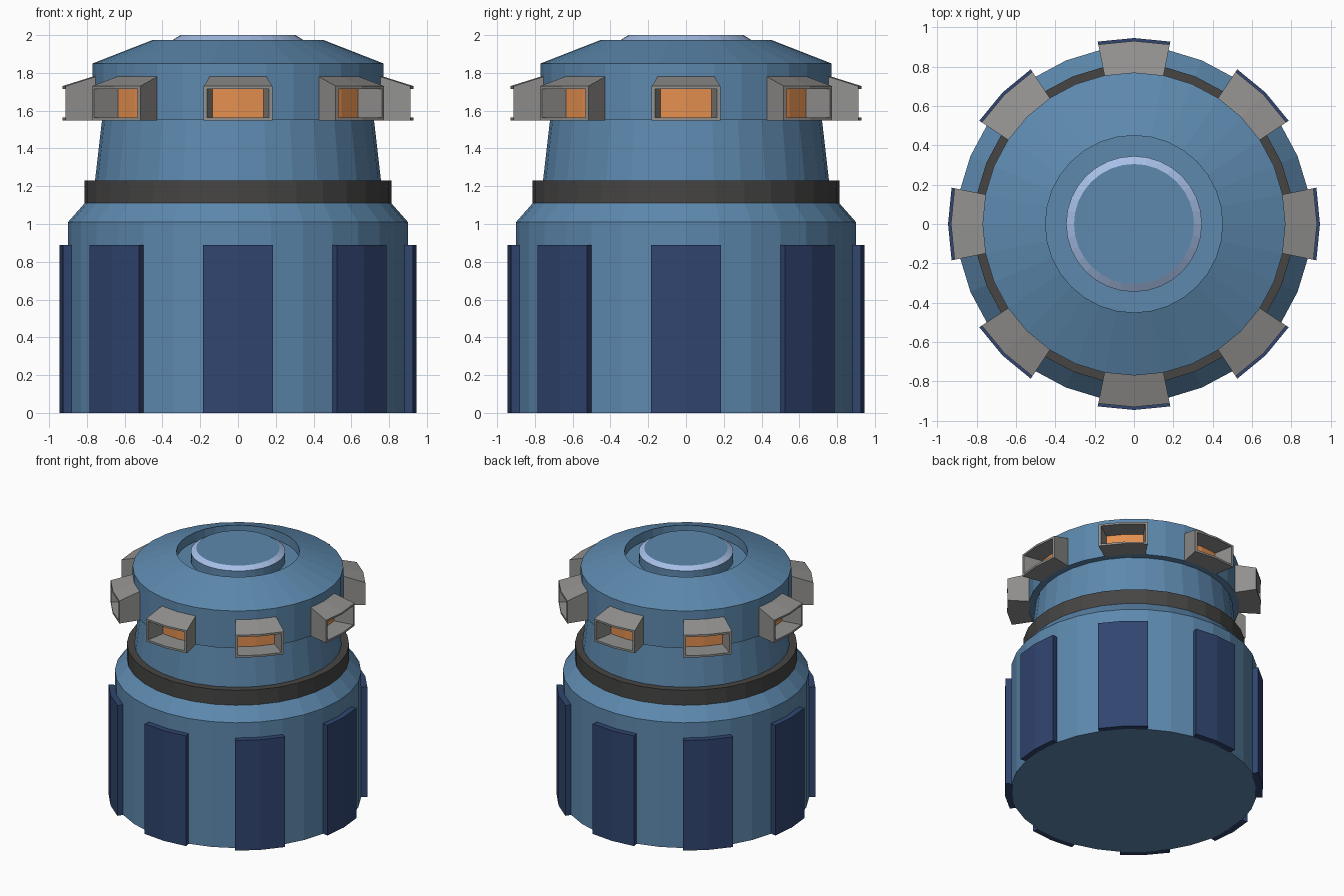
import bpy, bmesh, math

old = bpy.data.objects.get("Cube")
if old:
    bpy.data.objects.remove(old, do_unlink=True)

SEGS = 32
STEP = 2 * math.pi / SEGS


def material(name, rgb):
    lin = [((c / 255 + 0.055) / 1.055) ** 2.4 for c in rgb] + [1.0]
    m = bpy.data.materials.new(name)
    m.use_nodes = True
    m.diffuse_color = lin
    m.node_tree.nodes["Principled BSDF"].inputs["Base Color"].default_value = lin
    return m


BLUE = material("steel blue", (93, 137, 174))
NAVY = material("navy", (49, 69, 112))
DARK = material("charcoal", (70, 69, 68))
GREY = material("grey", (146, 145, 143))
ORANGE = material("orange glass", (228, 144, 80))
PALE = material("pale blue", (166, 190, 230))


def finish(name, bm, mats):
    bmesh.ops.recalc_face_normals(bm, faces=bm.faces)
    mesh = bpy.data.meshes.new(name)
    bm.to_mesh(mesh)
    bm.free()
    for m in mats:
        mesh.materials.append(m)
    ob = bpy.data.objects.new(name, mesh)
    bpy.context.collection.objects.link(ob)
    return ob


def polar(r, a, z):
    """Point at angle a from the front, with r the radius at the facet corners."""
    k = math.floor(a / STEP + 1e-6)
    r *= math.cos(STEP / 2) / math.cos(a - (k + 0.5) * STEP)
    return (r * math.sin(a), -r * math.cos(a), z)


def lathe(name, profile, mats, accent=None):
    """Turn an (r, z) profile and cap both ends; accent is a row given material 1."""
    bm = bmesh.new()
    rings = [[bm.verts.new(polar(r, i * STEP, z)) for i in range(SEGS)] for r, z in profile]
    for row, (a, b) in enumerate(zip(rings, rings[1:])):
        for i in range(SEGS):
            j = (i + 1) % SEGS
            f = bm.faces.new((a[i], a[j], b[j], b[i]))
            f.material_index = int(row == accent)
    bm.faces.new(rings[0])
    bm.faces.new(rings[-1])
    return finish(name, bm, mats)


def around(ob, count=8):
    """Repeat a part around the vertical axis, sharing its mesh."""
    base = ob.name
    for i in range(1, count):
        copy = ob.copy()
        copy.name = f"{base}_{i + 1}"
        copy.rotation_euler.z = i * 2 * math.pi / count
        bpy.context.collection.objects.link(copy)


# Main turned parts
lathe("base_drum", [(0.9, 0), (0.9, 1.01), (0.812, 1.11)], [BLUE])
lathe("collar_band", [(0.812, 1.11), (0.812, 1.23)], [DARK])
lathe("neck_and_head", [(0.757, 1.23), (0.72, 1.55), (0.77, 1.55), (0.77, 1.85),
                        (0.45, 1.975), (0.45, 1.9)], [BLUE])
lathe("top_hub", [(0.345, 1.9), (0.345, 1.975), (0.305, 2.0)], [BLUE, PALE], accent=1)

# Raised panels, each two facets wide
bm = bmesh.new()
loops = [[bm.verts.new(polar(r, a, z)) for r, z in
          ((0.89, 0), (0.945, 0), (0.945, 0.888), (0.89, 0.888))] for a in (-STEP, 0, STEP)]
for a, b in zip(loops, loops[1:]):
    for i in range(4):
        j = (i + 1) % 4
        bm.faces.new((a[i], a[j], b[j], b[i]))
bm.faces.new(loops[0])
bm.faces.new(loops[-1])
around(finish("side_panel", bm, [NAVY]))

# Window hoods: rings from the head wall out to the lip, then back in to the pane
INNER = math.radians(10.1)
bm = bmesh.new()
rings = []
for r, half, low, high in ((0.77, STEP, 1.548, 1.78), (0.93, STEP, 1.548, 1.73),
                           (0.93, INNER, 1.564, 1.715), (0.775, INNER, 1.564, 1.715)):
    pts = [(-half, low), (0, low), (half, low), (half, high), (0, high), (-half, high)]
    rings.append([bm.verts.new(polar(r, a, z)) for a, z in pts])
for a, b in zip(rings, rings[1:]):
    for i in range(6):
        j = (i + 1) % 6
        bm.faces.new((a[i], a[j], b[j], b[i]))
p = rings[-1]
for quad in ((p[0], p[1], p[4], p[5]), (p[1], p[2], p[3], p[4])):
    bm.faces.new(quad).material_index = 1
around(finish("window_hood", bm, [GREY, ORANGE]))
